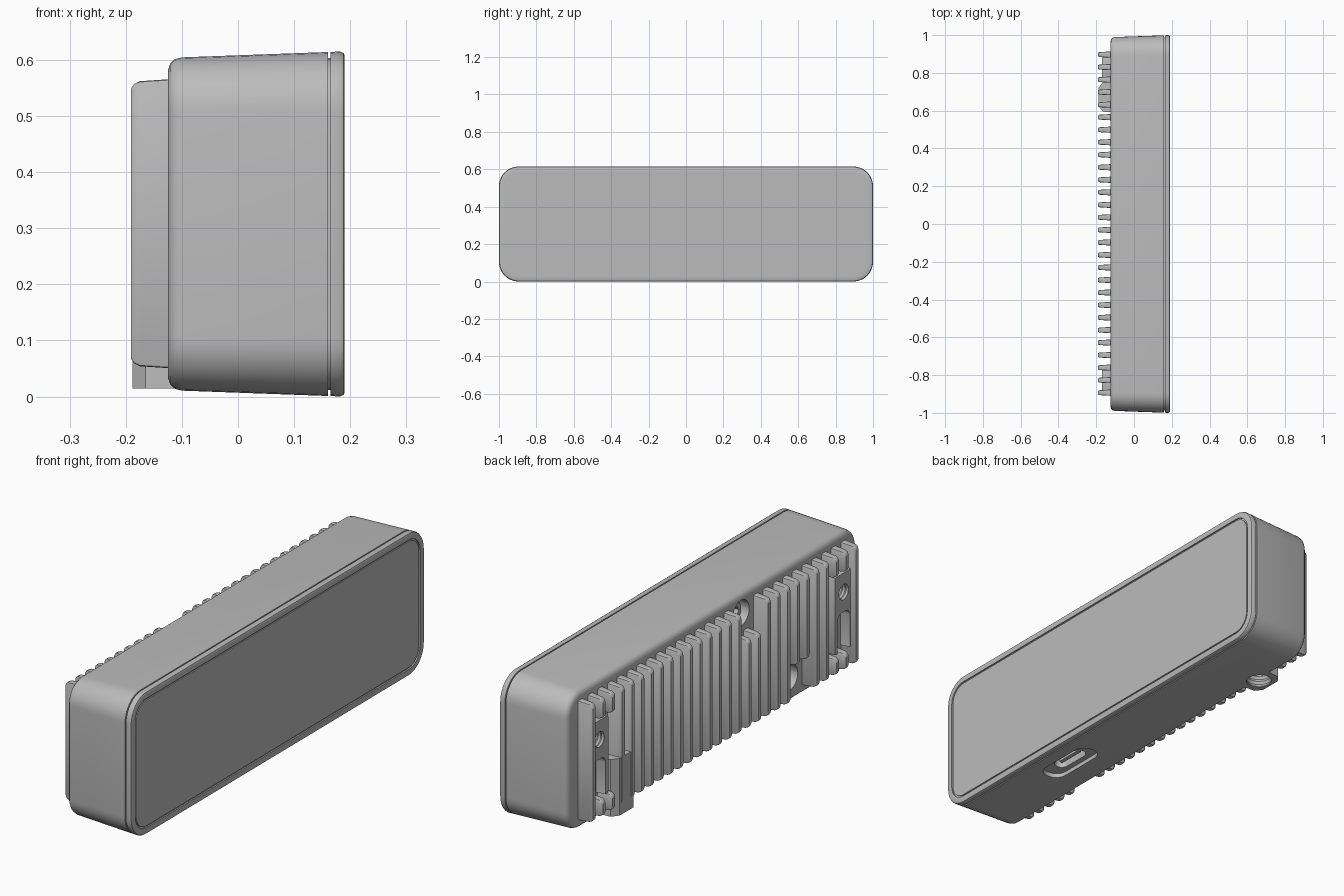
import bpy, bmesh, math
from mathutils import Vector

if "Cube" in bpy.data.objects:
    bpy.data.objects.remove(bpy.data.objects["Cube"])

grey = bpy.data.materials.new("housing grey")
grey.use_nodes = True
grey.diffuse_color = (0.5, 0.5, 0.5, 1)
grey.node_tree.nodes["Principled BSDF"].inputs["Base Color"].default_value = (0.5, 0.5, 0.5, 1)


def rounded_rect(u, v, hu, hv, r, seg):
    """Outline of a rounded rectangle centred on (u, v)."""
    points = []
    for q, (su, sv) in enumerate(((1, 1), (-1, 1), (-1, -1), (1, -1))):
        for i in range(seg + 1):
            a = math.pi / 2 * (q + i / seg)
            points.append((u + su * (hu - r) + r * math.cos(a),
                           v + sv * (hv - r) + r * math.sin(a)))
    return points


def loft(bm, sections, axis="x"):
    """Skin outlines [(position, outline), ...] along x or z and cap both ends."""
    rings = []
    for t, outline in sections:
        rings.append([bm.verts.new((t, u, v) if axis == "x" else (u, v, t))
                      for u, v in outline])
    n = len(rings[0])
    for a, b in zip(rings, rings[1:]):
        for i in range(n):
            j = (i + 1) % n
            bm.faces.new((a[i], a[j], b[j], b[i]))
    bm.faces.new(rings[0][::-1])
    bm.faces.new(rings[-1])


def finish(name, bm, smooth=True):
    bmesh.ops.recalc_face_normals(bm, faces=bm.faces)
    mesh = bpy.data.meshes.new(name)
    bm.to_mesh(mesh)
    bm.free()
    obj = bpy.data.objects.new(name, mesh)
    bpy.context.collection.objects.link(obj)
    mesh.materials.append(grey)
    if smooth:
        shade(obj)
    return obj


def activate(obj):
    bpy.ops.object.select_all(action="DESELECT")
    obj.select_set(True)
    bpy.context.view_layer.objects.active = obj


def shade(obj):
    activate(obj)
    bpy.ops.object.shade_smooth_by_angle(angle=math.radians(35))


def solid(name, sections, axis="x", smooth=True):
    bm = bmesh.new()
    loft(bm, sections, axis)
    return finish(name, bm, smooth)


def circle(u, v, r):
    return rounded_rect(u, v, r, r, r * 0.999, 6)


def cut(targets, cutter):
    for obj in targets:
        activate(obj)
        mod = obj.modifiers.new("cut", "BOOLEAN")
        mod.operation = "DIFFERENCE"
        mod.solver = "EXACT"
        mod.object = cutter
        bpy.ops.object.modifier_apply(modifier=mod.name)
    bpy.data.objects.remove(cutter)


MID = 0.3075


def shell(x, inset):
    """Housing cross-section, drawn in by an inset."""
    return x, rounded_rect(0, MID, 1 - inset, MID - inset, 0.105 - inset, 8)


# Housing with a slight taper and rounded back edge
body = solid("housing", [shell(-0.125, 0.034), shell(-0.121, 0.022), shell(-0.113, 0.014),
                         shell(-0.1, 0.0105), shell(0.16, 0.001)], smooth=False)

# Seam core between housing and bezel
solid("seam_core", [shell(0.15, 0.012), shell(0.17, 0.012)])

# Bezel and window, separated by a narrow groove
solid("window_bezel", [shell(0.165, 0.001), shell(0.182, 0), shell(0.188, 0.003),
                       shell(0.19, 0.007), shell(0.19, 0.029), shell(0.184, 0.029),
                       shell(0.184, 0.036), shell(0.189, 0.036)])

# Cooling fins
FIN_COUNT = 28
PITCH = 1.79 / (FIN_COUNT - 1)
SCREWS = ((-0.197, 0.52), (-0.528, 0.115))


def fin(bm, y, z0=0.05, z1=0.566):
    def section(x, half, trim):
        return x, rounded_rect(y, (z0 + z1) / 2, half, (z1 - z0) / 2 - trim, 0.005, 2)
    loft(bm, [section(-0.115, 0.017, 0), section(-0.175, 0.0135, 0.004),
              section(-0.185, 0.0125, 0.009), section(-0.191, 0.009, 0.018)])


fins = bmesh.new()
for k in range(FIN_COUNT):
    y = 0.897 - k * PITCH
    if k in (1, 2, FIN_COUNT - 3, FIN_COUNT - 2):
        fin(fins, y, z0=0.47)
        fin(fins, y, z1=0.13)
    elif abs(y - SCREWS[0][0]) < 0.05:
        fin(fins, y, z1=0.44)
    elif abs(y - SCREWS[1][0]) < 0.05:
        fin(fins, y, z0=0.195)
    else:
        fin(fins, y)
fin_obj = finish("cooling_fins", fins, smooth=False)

# Mounting pads at both ends, each with a screw hole and a pocket
pads = []
for side, label in ((1, "left"), (-1, "right")):
    y = 0.832 * side
    pad = solid("mounting_pad_" + label,
                [(-0.115, rounded_rect(y, 0.295, 0.062, 0.17, 0.008, 2)),
                 (-0.17, rounded_rect(y, 0.295, 0.06, 0.167, 0.008, 2))], smooth=False)
    hole = [(-0.2 + i * 0.008, circle(y, 0.38, 0.034 - 0.005 * (i % 2))) for i in range(10)]
    cut([pad, body], solid("hole_cutter", hole, smooth=False))
    pocket = rounded_rect(y, 0.2, 0.042, 0.095, 0.03, 4)
    cut([pad], solid("pocket_cutter", [(-0.2, pocket), (-0.12, pocket)], smooth=False))
    pads.append(pad)

# Tripod boss with a ridged socket opening downward
boss_outline = [(-0.1, 0.59), (-0.165, 0.595), (-0.188, 0.625), (-0.188, 0.72),
                (-0.165, 0.75), (-0.1, 0.755)]
boss = solid("tripod_boss", [(0.014, boss_outline), (0.26, boss_outline)], "z", smooth=False)
socket = [(-0.02 + i * 0.012, circle(-0.125, 0.672, 0.057 - 0.006 * (i % 2))) for i in range(15)]
cut([boss, body, fin_obj], solid("socket_cutter", socket, "z", smooth=False))

# Recessed screws in the back face
for i, (y, z) in enumerate(SCREWS):
    cut([body], solid("bore_cutter", [(-0.2, circle(y, z, 0.055)), (-0.07, circle(y, z, 0.055))],
                      smooth=False))
    screw = solid("back_screw_%d" % (i + 1),
                  [(-0.06, circle(y, z, 0.042)), (-0.095, circle(y, z, 0.042)),
                   (-0.1, circle(y, z, 0.036))], smooth=False)
    hexagon = [(y + 0.02 * math.cos(a * math.pi / 3), z + 0.02 * math.sin(a * math.pi / 3))
               for a in range(6)]
    cut([screw], solid("hex_cutter", [(-0.12, hexagon), (-0.08, hexagon)], smooth=False))
    shade(screw)

# Cable port in the underside
PORT = (0.05, -0.36)
recess = rounded_rect(*PORT, 0.055, 0.145, 0.05, 6)
slot = rounded_rect(*PORT, 0.03, 0.085, 0.029, 6)
cut([body], solid("recess_cutter", [(-0.05, recess), (0.025, recess)], "z", smooth=False))
cut([body], solid("slot_cutter", [(-0.05, slot), (0.1, slot)], "z", smooth=False))
tongue = rounded_rect(*PORT, 0.009, 0.062, 0.004, 2)
solid("port_tongue", [(0.035, tongue), (0.11, tongue)], "z")

for obj in [body, fin_obj, boss] + pads:
    shade(obj)
